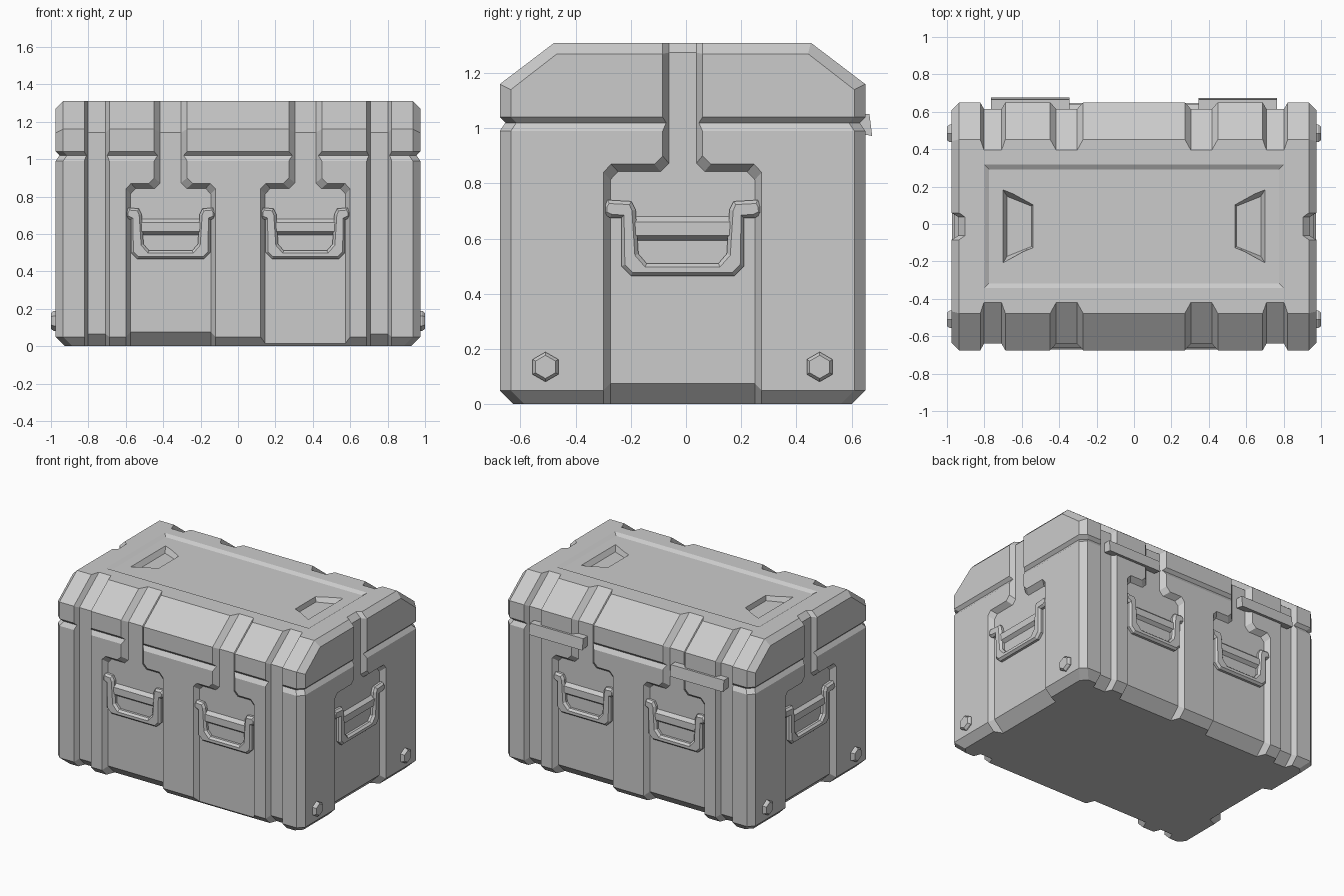
import bpy, bmesh
from math import pi, sin, cos
from mathutils import Matrix, Vector

cube = bpy.data.objects.get("Cube")
if cube:
    bpy.data.objects.remove(cube, do_unlink=True)

CENTRE_Y = -0.0125
HALF = {0: 0.6625, 1: 0.975, 2: 0.6625, 3: 0.975}   # wall distance: front, left, back, right
SIDE_NAME = {0: "front", 1: "left", 2: "back", 3: "right"}
DEPTH = 0.035       # depth of the wall recesses
CLEAR = 0.02        # how far cutters stand out of the walls

grey = bpy.data.materials.new("case_grey")
grey.use_nodes = True
colour = (0.6, 0.6, 0.6, 1)
grey.diffuse_color = colour
grey.node_tree.nodes["Principled BSDF"].inputs["Base Color"].default_value = colour


def finish(name, bm, side=0):
    """Turn local (along, outward, up) geometry into an object on one side."""
    turn = Matrix.Rotation(side * pi / 2, 4, 'Z')
    for v in bm.verts:
        v.co = turn @ Vector((v.co.x, -v.co.y, v.co.z))
    bmesh.ops.recalc_face_normals(bm, faces=bm.faces[:])
    mesh = bpy.data.meshes.new(name)
    bm.to_mesh(mesh)
    bm.free()
    mesh.materials.append(grey)
    ob = bpy.data.objects.new(name, mesh)
    ob.location.y = CENTRE_Y
    bpy.context.scene.collection.objects.link(ob)
    return ob


def loft(name, rings, side=0):
    """Closed solid through rings that have the same number of points."""
    bm = bmesh.new()
    loops = [[bm.verts.new(p) for p in ring] for ring in rings]
    for a, b in zip(loops, loops[1:]):
        for i in range(len(a)):
            bm.faces.new((a[i - 1], a[i], b[i], b[i - 1]))
    bm.faces.new(loops[0])
    bm.faces.new(loops[-1])
    return finish(name, bm, side)


def mirrored(right):
    """Complete a symmetric outline from its right half."""
    return right + [(-a, b) for a, b in reversed(right)]


def plan(z, inset, chamfer=0.04):
    """Rectangle with cut corners at one height."""
    x, y = HALF[1] - inset, HALF[0] - inset
    pts = []
    for sx, sy in ((1, 1), (-1, 1), (-1, -1), (1, -1)):
        pts += [(sx * x, sy * (y - chamfer), z), (sx * (x - chamfer), sy * y, z)][::sx * sy]
    return pts


# Main shells, with the seam at the top of the body
body = loft("case_body", [plan(z, i) for z, i in
                          ((0, 0.05), (0.05, 0), (0.99, 0), (1.02, 0.02), (1.04, 0))])
small = mirrored([(0.6225, 1.04), (0.6225, 1.14), (0.455, 1.27)])
large = mirrored([(0.6625, 1.04), (0.6625, 1.16), (0.465, 1.31)])
lid = loft("case_lid", [[(x, y, z) for y, z in section] for x, section in
                        ((-0.975, small), (-0.935, large), (0.935, large), (0.975, small))])

cutters = []


def groove(side, u, half, wall, point, normal, depth, t0, t1):
    """Channel with sloping walls along a plane of the shell."""
    n = Vector(normal).normalized()
    t = Vector((-n.y, n.x))
    rings = []
    for out in (-depth, CLEAR):
        h = half + wall * out / depth
        a, b = (Vector(point) + n * out + t * along for along in (t0, t1))
        rings.append([(u - h, *a), (u + h, *a), (u + h, *b), (u - h, *b)])
    cutters.append(loft("cutter", rings, side))


def edge_grooves(side, u, half, wall, bottom_half, bottom_wall, bottom_depth):
    """Carry a wall channel over the lid edge and under the bottom edge."""
    v = HALF[side]
    if side % 2:
        groove(side, u, half, wall, (v, 1.27), (1, 1), 0.022, -0.1, 0.2)
    else:
        groove(side, u, half, wall, (v, 1.16), (0.15, 0.1975), DEPTH, -0.1, 0.4)
    groove(side, u, bottom_half, bottom_wall, (v, 0.05), (1, -1), bottom_depth, -0.25, 0.25)


def panel(side, u, half, neck, neck_wall):
    """Handle panel with a neck rising to the lid."""
    rings = []
    for out in (-DEPTH, CLEAR):
        k = out / DEPTH
        h, n, drop = half + 0.025 * k, neck + neck_wall * k, 0.027 * k
        outline = mirrored([(h, -0.1), (h, 0.84 + drop), (h - 0.028, 0.87 + drop),
                            (n + 0.03, 0.87 + drop), (n, 0.9 + drop), (n, 1.5)])
        rings.append([(u + a, HALF[side] + out, z) for a, z in outline])
    cutters.append(loft("cutter", rings, side))
    edge_grooves(side, u, neck, neck_wall, half, 0.025, 0.042)


def handle(side, u, end, outer, inner):
    """Flared U handle plus the grip bar behind it."""
    v = HALF[side]
    outline = mirrored([(outer - 0.035, 0.465), (outer, 0.5), (outer, 0.675), (end - 0.025, 0.675),
                        (end, 0.69), (end, 0.72), (end - 0.015, 0.74), (inner + 0.015, 0.735),
                        (inner, 0.705), (inner - 0.01, 0.545), (inner - 0.04, 0.51)])
    bm = bmesh.new()
    face = bm.faces.new([bm.verts.new((u + a, v - DEPTH - 0.005, z)) for a, z in outline])
    top = bmesh.ops.extrude_face_region(bm, geom=[face])["geom"]
    for g in top:
        if isinstance(g, bmesh.types.BMVert):
            g.co.y += 0.022
    front = [g for g in top if isinstance(g, bmesh.types.BMFace)]
    bmesh.ops.recalc_face_normals(bm, faces=bm.faces[:])
    bmesh.ops.inset_region(bm, faces=front, thickness=0.014, depth=0.015)
    finish(SIDE_NAME[side] + "_handle", bm, side)
    bar = ((-0.04, 0.59), (-0.012, 0.612), (-0.012, 0.66), (-0.04, 0.685))
    loft(SIDE_NAME[side] + "_grip_bar",
         [[(u + s * (inner + 0.005), v + o, z) for o, z in bar] for s in (-1, 1)], side)


# Front and back: two handle panels and two narrow channels each
for side in (0, 2):
    for s in (-1, 1):
        groove(side, s * 0.755, 0.067, 0.02, (HALF[side], 0), (1, 0), DEPTH, -0.1, 1.5)
        edge_grooves(side, s * 0.755, 0.067, 0.02, 0.067, 0.02, DEPTH)
        panel(side, s * 0.36, 0.24, 0.088, 0.032)
        handle(side, s * 0.36, 0.24, 0.212, 0.155)

# Ends: one handle panel and two hexagonal bolts each
for side in (1, 3):
    panel(side, 0, 0.287, 0.072, 0.022)
    handle(side, 0, 0.287, 0.222, 0.17)
    for s in (-1, 1):
        loft(SIDE_NAME[side] + "_bolt",
             [[(s * 0.497 + r * sin(i * pi / 3), HALF[side] + out, 0.135 + r * cos(i * pi / 3))
               for i in range(6)] for r, out in ((0.054, -0.01), (0.054, 0.01), (0.042, 0.025))], side)

# Sunken lid panel and two tapered grip pockets
corners = ((1, 1), (-1, 1), (-1, -1), (1, -1))
cutters.append(loft("cutter", [[(sx * (0.8 - i), sy * (0.33 - i), z) for sx, sy in corners]
                               for i, z in ((0.025, 1.295), (-0.025, 1.325))]))
for s in (-1, 1):
    rings = []
    for i, z in ((0.022, 1.262), (-0.0167, 1.32)):
        far, near = 0.195 - 1.6 * i, 0.115 - i / 3
        rings.append([(s * x, y, z) for x, y in ((0.7 - i, far), (0.54 + i / 3, near),
                                                 (0.54 + i / 3, -near), (0.7 - i, -far))])
    cutters.append(loft("cutter", rings))

# Cut the shells
for shell in (body, lid):
    for c in cutters:
        mod = shell.modifiers.new("cut", 'BOOLEAN')
        mod.operation = 'DIFFERENCE'
        mod.solver = 'EXACT'
        mod.object = c
bpy.context.view_layer.update()
deps = bpy.context.evaluated_depsgraph_get()
results = [(s, bpy.data.meshes.new_from_object(s.evaluated_get(deps))) for s in (body, lid)]
for shell, mesh in results:
    shell.modifiers.clear()
    shell.data = mesh
    mesh.materials.clear()
    mesh.materials.append(grey)
for c in cutters:
    bpy.data.objects.remove(c, do_unlink=True)

# Hinge plates across the seam at the back
for s in (-1, 1):
    section = ((0.62, 0.985), (0.6875, 0.972), (0.6775, 1.052), (0.62, 1.052))
    loft("hinge_plate", [[(s * x, v, z) for v, z in section] for x in (0.345, 0.765)], 2)
